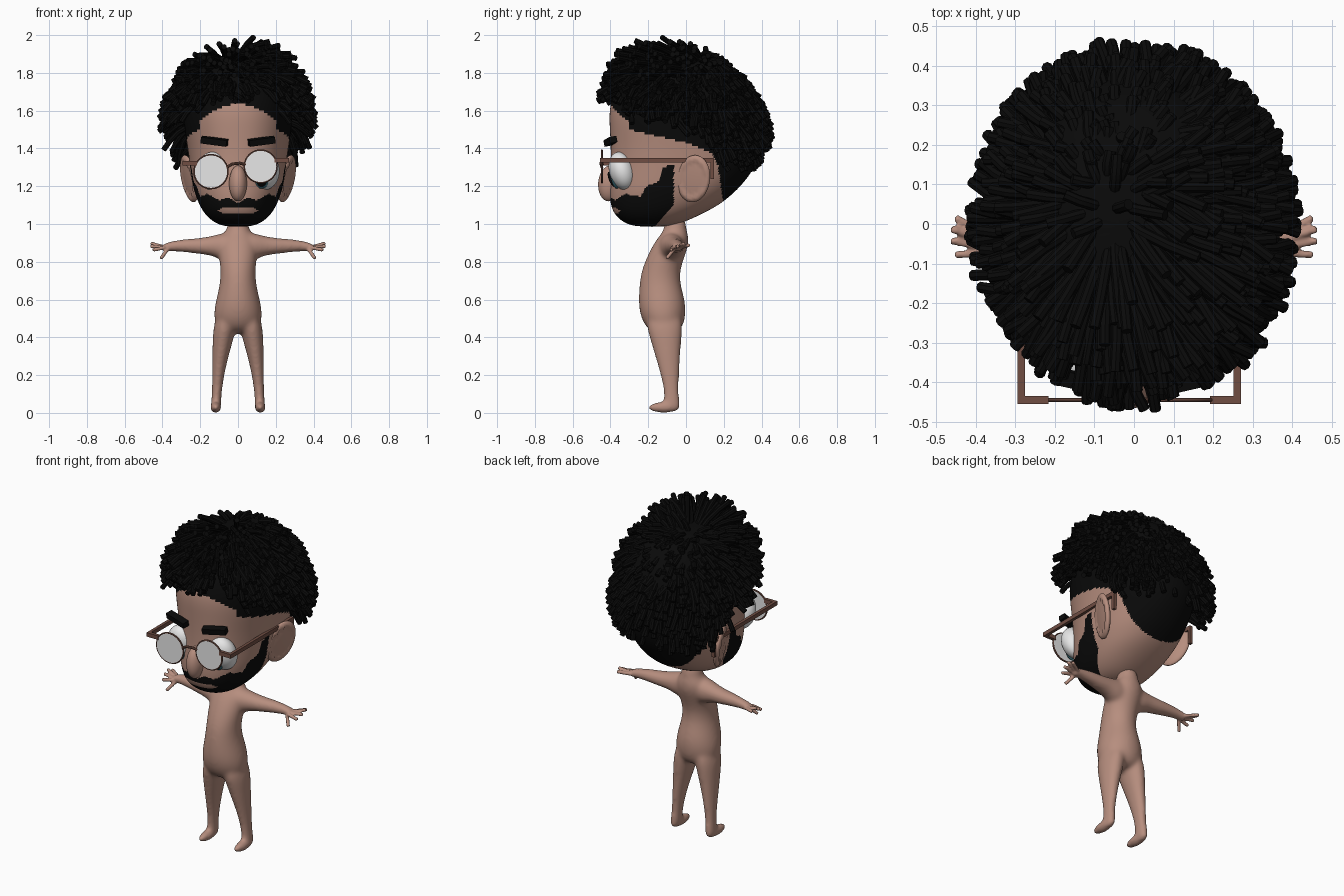
import bpy, bmesh, math, random
from mathutils import Vector, Quaternion

random.seed(4)
if "Cube" in bpy.data.objects:
    bpy.data.objects.remove(bpy.data.objects["Cube"])


def material(name, r, g, b):
    m = bpy.data.materials.new(name)
    m.use_nodes = True
    m.diffuse_color = (r, g, b, 1)
    bsdf = m.node_tree.nodes["Principled BSDF"]
    bsdf.inputs["Base Color"].default_value = (r, g, b, 1)
    bsdf.inputs["Roughness"].default_value = 0.7
    return m


SKIN = material("skin", 0.47, 0.27, 0.21)
HAIR = material("black_hair", 0.003, 0.003, 0.003)
FRAME = material("brown_frame", 0.16, 0.075, 0.055)
WHITE = material("eye_and_lens_white", 0.8, 0.8, 0.8)
IRIS = material("teal_iris", 0.04, 0.16, 0.2)


def select(*objs):
    bpy.ops.object.select_all(action='DESELECT')
    for o in objs:
        o.select_set(True)
    bpy.context.view_layer.objects.active = objs[0]


def finish(name, mat, angle=40):
    o = bpy.context.object
    o.name = name
    o.data.materials.clear()
    o.data.materials.append(mat)
    select(o)
    bpy.ops.object.shade_smooth_by_angle(angle=math.radians(angle))
    return o


def apply(o, kind, **settings):
    select(o)
    m = o.modifiers.new(kind.lower(), kind)
    for k, v in settings.items():
        setattr(m, k, v)
    bpy.ops.object.modifier_apply(modifier=m.name)


def fuse(objs, voxel, smoothing):
    """Join parts into one smooth closed skin."""
    select(*objs)
    bpy.ops.object.join()
    o = bpy.context.object
    bpy.ops.object.transform_apply()
    apply(o, 'REMESH', mode='VOXEL', voxel_size=voxel)
    apply(o, 'SMOOTH', factor=.5, iterations=smoothing)
    return o


def ball(name, mat, loc, scale, rot=(0, 0, 0)):
    bpy.ops.mesh.primitive_uv_sphere_add(segments=32, ring_count=20, location=loc, rotation=rot)
    bpy.context.object.scale = scale
    return finish(name, mat)


def box(name, mat, loc, size, rot=(0, 0, 0)):
    bpy.ops.mesh.primitive_cube_add(size=1, location=loc, rotation=rot)
    bpy.context.object.scale = size
    return finish(name, mat)


def loft(name, mat, rings, power=2.0, levels=2, n=32):
    """Closed, subdivided skin over rings of (centre, half axis, half axis)."""
    bm = bmesh.new()
    loops = []
    for c, a, b in rings:
        loop = []
        for i in range(n):
            t = math.tau * i / n
            f = lambda v: math.copysign(abs(v) ** (2 / power), v)
            loop.append(bm.verts.new(Vector(c) + Vector(a) * f(math.cos(t)) + Vector(b) * f(math.sin(t))))
        loops.append(loop)
    for p, q in zip(loops, loops[1:]):
        for i in range(n):
            bm.faces.new((p[i], p[(i + 1) % n], q[(i + 1) % n], q[i]))
    bm.faces.new(loops[0])
    bm.faces.new(loops[-1])
    bmesh.ops.recalc_face_normals(bm, faces=bm.faces)
    me = bpy.data.meshes.new(name)
    bm.to_mesh(me)
    o = bpy.data.objects.new(name, me)
    bpy.context.collection.objects.link(o)
    apply(o, 'SUBSURF', levels=levels)
    return finish(name, mat, 60)


def upright(z, rx, front, back, cx=0):
    return (cx, (front + back) / 2, z), (rx, 0, 0), (0, (back - front) / 2, 0)


def tubes(name, mat, paths, radius):
    cu = bpy.data.curves.new(name, 'CURVE')
    cu.dimensions = '3D'
    cu.bevel_depth, cu.bevel_resolution, cu.use_fill_caps = radius, 2, True
    for path in paths:
        s = cu.splines.new('POLY')
        s.points.add(len(path) - 1)
        for p, co in zip(s.points, path):
            p.co = (*co, 1)
    o = bpy.data.objects.new(name, cu)
    bpy.context.collection.objects.link(o)
    select(o)
    bpy.ops.object.convert(target='MESH')
    return finish(name, mat)


def interp(x, pts):
    if x <= pts[0][0]:
        return pts[0][1]
    for (a, u), (b, v) in zip(pts, pts[1:]):
        if x <= b:
            return u + (v - u) * (x - a) / (b - a)
    return pts[-1][1]


# Body: torso, limbs and feet fused first, then the thin fingers
parts = [loft("body", SKIN, [upright(*r) for r in (
    (.42, .08, -.17, -.05), (.46, .122, -.22, -.012), (.53, .13, -.247, 0), (.6, .116, -.252, -.005),
    (.68, .096, -.247, -.03), (.75, .092, -.237, -.032), (.82, .1, -.21, -.01), (.88, .105, -.18, .012),
    (.92, .1, -.155, .014), (.95, .075, -.13, .01), (.98, .055, -.115, 0), (1.04, .055, -.11, 0))])]
fingers = []
for s in (1, -1):
    parts.append(loft("leg", SKIN, [upright(z, rx, f, b, s * cx) for z, rx, f, b, cx in (
        (.54, .04, -.19, -.04, .06), (.47, .06, -.215, -.015, .068), (.4, .057, -.193, -.022, .078),
        (.3, .043, -.165, -.03, .093), (.2, .032, -.135, -.035, .105), (.1, .026, -.115, -.038, .113),
        (.05, .028, -.12, -.03, .116), (.003, .026, -.12, -.03, .118))]))
    parts.append(ball("foot", SKIN, (s * .118, -.118, .029), (.03, .087, .03)))
    parts.append(loft("arm", SKIN, [((s * x, cy, cz), (0, ry, 0), (0, 0, rz)) for x, ry, rz, cy, cz in (
        (.04, .075, .08, -.08, .88), (.1, .064, .068, -.075, .88), (.14, .054, .052, -.068, .885),
        (.2, .048, .043, -.06, .883), (.3, .037, .034, -.05, .886), (.36, .029, .026, -.045, .882),
        (.385, .036, .024, -.045, .876), (.405, .034, .018, -.042, .874))]))
    tips = [(.452, .016, .888), (.462, -.012, .898), (.463, -.042, .882), (.452, -.078, .862)]
    fingers += [[(s * .385, -.022 - .017 * i, .876), (s * x, y, z)] for i, (x, y, z) in enumerate(tips)]
    fingers.append([(s * .37, -.06, .87), (s * .408, -.102, .818)])
body = fuse(parts, .009, 22)
body = fuse([body, tubes("fingers", SKIN, fingers, .0105)], .0055, 4)
finish("body", SKIN, 80)

# Head, with scalp and beard coloured by rule
head = loft("head", SKIN, [upright(*r) for r in (
    (.985, .06, -.26, -.1), (1.005, .125, -.33, -.02), (1.05, .175, -.38, .08), (1.1, .205, -.4, .175),
    (1.15, .225, -.405, .238), (1.2, .24, -.405, .292), (1.3, .255, -.4, .37), (1.4, .268, -.4, .4),
    (1.5, .285, -.405, .4), (1.6, .29, -.41, .385), (1.7, .28, -.385, .36), (1.8, .24, -.31, .3),
    (1.87, .15, -.2, .18), (1.89, .05, -.08, .06))], power=2.2, levels=3)
head.data.materials.append(HAIR)
HAIRLINE = [(-.41, 1.635), (-.38, 1.58), (-.3, 1.5), (0, 1.43), (.13, 1.38), (.17, 1.31), (.185, 1.2), (.2, 1.1)]
CHEEK = [(-.35, 1.16), (-.24, 1.145), (-.21, 1.2), (-.145, 1.225), (-.125, 1.3), (-.095, 1.31)]
MOUSTACHE = [(0, 1.11), (.05, 1.14), (.1, 1.125), (.18, 1.17)]


def bearded(c):
    if c.y > -.065 - max(0, 1.1 - c.z) * .9:
        return False
    if c.y > -.31:
        return c.z < interp(c.y, CHEEK)
    mouth = abs(c.x) < .11 - abs(c.z - 1.072) * 2 and abs(c.z - 1.072) < .017
    return c.z < interp(abs(c.x), MOUSTACHE) and not mouth


def scalp(c):
    # The forehead edge arches between the temples
    arch = 1.635 - 2.2 * c.x ** 2 if c.y < -.3 else 0
    return c.z > max(arch, interp(c.y, HAIRLINE) if c.y > -.36 else 0)


for p in head.data.polygons:
    p.material_index = int(scalp(p.center) or bearded(p.center))

# Facial features
ball("nose", SKIN, (0, -.405, 1.215), (.047, .06, .095), (-.08, 0, 0))
for s, side in ((1, "left"), (-1, "right")):
    ball(side + "_eye", WHITE, (s * .135, -.338, 1.28), (.085, .068, .104), (.3, 0, 0))
    ball(side + "_iris", IRIS, (s * .125, -.382, 1.232), (.036, .018, .048), (.4, 0, 0))
    ball(side + "_pupil", HAIR, (s * .125, -.392, 1.236), (.03, .016, .044), (.4, 0, 0))
    box(side + "_eyebrow", HAIR, (s * .125, -.4, 1.438), (.14, .04, .034), (.2, -s * .13, s * .22))
    ear = ball(side + "_ear", SKIN, (s * .258, .04, 1.24), (.03, .092, .128), (-.25, s * .16, -s * .36))
    # Hollow the outer face inside the rim
    for v in ear.data.vertices:
        if v.co.x * s > 0 and math.hypot(v.co.y, v.co.z) < .75:
            v.co.x *= .45

# Glasses, sitting slightly askew
LENS_Y = -.445
for side, s, x, z, r in (("left", 1, .12, 1.305, .085), ("right", -1, -.143, 1.277, .088)):
    bpy.ops.mesh.primitive_cylinder_add(vertices=40, radius=r, depth=.009, location=(x, LENS_Y, z),
                                        rotation=(math.pi / 2, 0, 0))
    finish(side + "_lens", WHITE)
    bpy.ops.mesh.primitive_torus_add(major_radius=r, minor_radius=.0055, major_segments=40, minor_segments=8,
                                     location=(x, LENS_Y, z), rotation=(math.pi / 2, 0, 0))
    finish(side + "_rim", FRAME)
    top, arm = 1.33 + s * .008, s * .273 - .012
    box(side + "_hinge", FRAME, (arm - s * .03, LENS_Y, top), (.078, .02, .024))
    box(side + "_temple", FRAME, (arm, -.155, top), (.018, .6, .024))
    box(side + "_temple_tip", FRAME, (arm, .14, top - .045), (.018, .018, .11))
tubes("bridge", FRAME, [[(-.06, LENS_Y, 1.3), (-.03, LENS_Y - .006, 1.318),
                         (.01, LENS_Y - .006, 1.322), (.04, LENS_Y, 1.315)]], .008)

# Hair: blunt, uneven strands combed away from the crown
crown = Vector((-.2, .05, 1)).normalized()
centre = Vector((0, 0, 1.55))


def on_shell(d, inner, outer, t):
    p = Vector([d[i] * (inner[i] + (outer[i] - inner[i]) * t) for i in range(3)])
    p.y -= .29 * p.z * t
    p.x += .06 * p.z * t
    return centre + p


strands = []
COUNT = 1600
for i in range(COUNT):
    h = 1 - 1.7 * (i + .5) / COUNT
    a = i * math.pi * (3 - math.sqrt(5))
    w = math.sqrt(1 - h * h)
    d = Vector((w * math.cos(a), w * math.sin(a), h))
    axis = crown.cross(d).normalized()
    sweep, twist = random.uniform(.15, .5), random.uniform(-.14, .14)
    reach = random.uniform(.78, 1.09)
    path = []
    for t in (0, .35, .7, 1):
        dd = Quaternion(crown, twist * t) @ Quaternion(axis, sweep * t) @ d
        path.append(on_shell(dd, (.26, .34, .3), (.412, .442, .435), reach * t ** .8))
    tip = path[-1]
    lift = .04 if tip.y < .1 and abs(tip.x) > .15 else 0
    nape = 1.27 + max(0, tip.y - .36) * 1.3
    if tip.z > max(interp(tip.y, HAIRLINE) + lift, nape) + random.uniform(-.01, .02):
        strands.append(path)
tubes("hair_strands", HAIR, strands, .0145)
